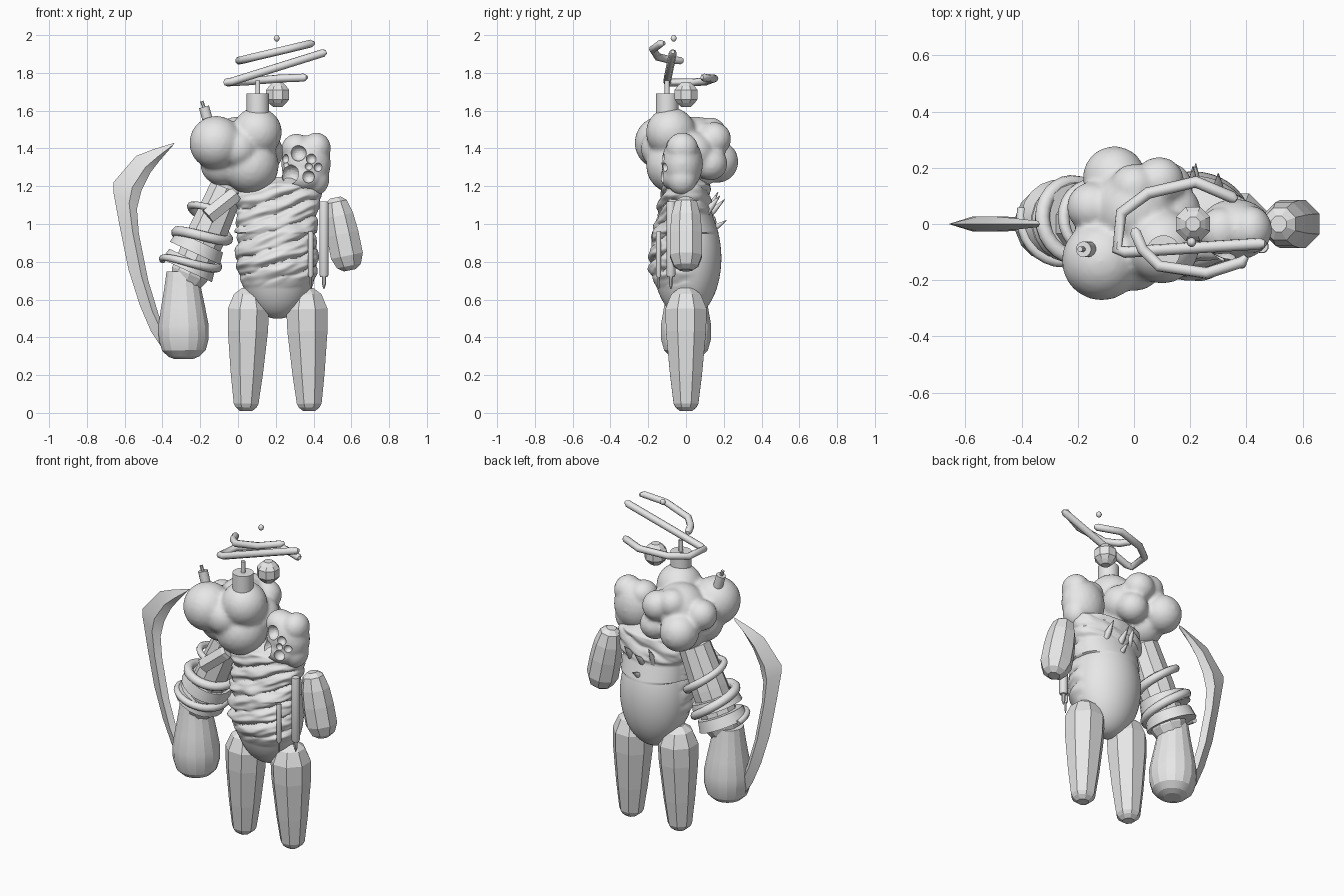
import bpy, bmesh, math
from mathutils import Vector, noise

if "Cube" in bpy.data.objects:
    bpy.data.objects.remove(bpy.data.objects["Cube"])

GREY = bpy.data.materials.new("light_grey")
GREY.diffuse_color = (0.8, 0.8, 0.8, 1)
GREY.use_nodes = True
GREY.node_tree.nodes["Principled BSDF"].inputs["Base Color"].default_value = GREY.diffuse_color


def finish(ob, angle=None):
    ob.data.materials.clear()
    ob.data.materials.append(GREY)
    bpy.ops.object.select_all(action='DESELECT')
    ob.select_set(True)
    bpy.context.view_layer.objects.active = ob
    if angle:
        bpy.ops.object.shade_smooth_by_angle(angle=math.radians(angle))
    return ob


def from_bmesh(name, bm, angle=None):
    bmesh.ops.recalc_face_normals(bm, faces=bm.faces)
    me = bpy.data.meshes.new(name)
    bm.to_mesh(me)
    bm.free()
    ob = bpy.data.objects.new(name, me)
    bpy.context.collection.objects.link(ob)
    return finish(ob, angle)


def loft(name, rings, angle=None):
    bm = bmesh.new()
    vs = [[bm.verts.new(p) for p in r] for r in rings]
    n = len(vs[0])
    for a, b in zip(vs, vs[1:]):
        for i in range(n):
            bm.faces.new((a[i], a[(i + 1) % n], b[(i + 1) % n], b[i]))
    bm.faces.new(vs[0])
    bm.faces.new(vs[-1])
    return from_bmesh(name, bm, angle)


def spindle(name, p0, p1, profile, sides=8, angle=None):
    # turned shape along an axis; profile is (fraction along axis, radius)
    p0, p1 = Vector(p0), Vector(p1)
    d = p1 - p0
    u = d.cross(Vector((0, 1, 0)))
    u = u.normalized() if u.length > 1e-4 else Vector((1, 0, 0))
    v = d.cross(u).normalized()
    rings = []
    for t, r in profile:
        rings.append([p0 + d * t + (u * math.cos(a) + v * math.sin(a)) * r
                      for a in (2 * math.pi * (i + 0.5) / sides for i in range(sides))])
    return loft(name, rings, angle)


def tube(name, pts, r, radii=None):
    cu = bpy.data.curves.new(name, 'CURVE')
    cu.dimensions = '3D'
    cu.bevel_depth = r
    cu.bevel_resolution = 2
    cu.use_fill_caps = True
    sp = cu.splines.new('POLY')
    sp.points.add(len(pts) - 1)
    for i, p in enumerate(pts):
        sp.points[i].co = (*p, 1)
        sp.points[i].radius = radii[i] if radii else 1
    ob = bpy.data.objects.new(name, cu)
    bpy.context.collection.objects.link(ob)
    bpy.ops.object.select_all(action='DESELECT')
    ob.select_set(True)
    bpy.context.view_layer.objects.active = ob
    bpy.ops.object.convert(target='MESH')
    return finish(bpy.context.object, 50)


def balls(name, items, sub=3):
    # items: x, y, z, rx, ry, rz
    bm = bmesh.new()
    for x, y, z, a, b, c in items:
        res = bmesh.ops.create_icosphere(bm, subdivisions=sub, radius=1)
        for v in res['verts']:
            v.co = Vector((x + v.co.x * a, y + v.co.y * b, z + v.co.z * c))
    return from_bmesh(name, bm)


def apply_all(ob):
    finish(ob)
    for m in list(ob.modifiers):
        bpy.ops.object.modifier_apply(modifier=m.name)


def fuse(ob, voxel=0.012, smooth=4):
    m = ob.modifiers.new("fuse", 'REMESH')
    m.mode = 'VOXEL'
    m.voxel_size = voxel
    s = ob.modifiers.new("soften", 'SMOOTH')
    s.iterations = smooth
    apply_all(ob)
    return finish(ob, 60)


# legs
LEG = [(0, .035), (.03, .06), (.06, .071), (.3, .092), (.65, .115), (.83, .118), (.95, .085), (1, .04)]
for side, s in (("left", -1), ("right", 1)):
    spindle(side + "_leg", (.21 + s * .168, 0, .01), (.21 + s * .152, 0, .66), LEG, 8)

# torso: egg-shaped body under slanted folds at the front and a ring round the chest
CHEST = [(.95, .205, .168), (1.05, .2, .135), (1.15, .225, .12), (1.21, .225, .11), (1.25, .09, .05)]


def radii_at(z):
    if z < .95:
        k = math.sqrt(max(.01, 1 - ((z - .82) / .322) ** 2))
        return .207 * k, .182 * k
    for a, b in zip(CHEST, CHEST[1:]):
        if z <= b[0]:
            t = (z - a[0]) / (b[0] - a[0])
            return a[1] + (b[1] - a[1]) * t, a[2] + (b[2] - a[2]) * t
    return CHEST[-1][1:]


rings = []
for k in range(121):
    z = .5 + .749 * k / 120
    rx, ry = radii_at(z)
    ring = []
    for i in range(96):
        a = 2 * math.pi * i / 96
        c, s = math.cos(a), math.sin(a)
        front = min(1, max(0, .35 - s * 1.5))
        if z > 1.06:
            front = max(front, min(1, (z - 1.06) / .02) * .5)
        front *= min(1, max(0, (z - .66) / .1)) * min(1, max(0, (1.24 - z) / .03))
        wob = noise.noise(Vector((c * 2, s * 2, z * 5)))
        fold = abs(math.sin(math.pi * (z - .075 * c + .025 * wob) / .088)) ** .5
        fine = noise.noise(Vector((c * 2.5, s * 2.5, (z - .075 * c) * 35)))
        d = front * (.026 * fold - .004 + .016 * fine)
        # left side bulges out a little at chest height
        lift = .02 * front * max(0, -c) * max(0, math.sin((z - .7) * math.pi / .52))
        ring.append((.21 + (rx + d + lift) * c, .005 + (ry + d) * s, z))
    rings.append(ring)
loft("torso", rings, 60)

# head made of swollen lobes
LOBES = [(-.115, -.13, 1.43, .143), (.10, -.08, 1.485, .133), (.065, -.06, 1.31, .152),
         (-.07, .165, 1.33, .113), (.09, .15, 1.45, .09), (-.15, .06, 1.42, .09), (.13, .04, 1.38, .11),
         (0, .05, 1.42, .15), (.12, .13, 1.32, .09), (0, .13, 1.48, .085), (-.03, .04, 1.29, .12),
         (-.08, -.05, 1.32, .12), (0, -.13, 1.4, .11)]
fuse(balls("lobed_head", [(x, y, z, r, r, r) for x, y, z, r in LOBES]), .012, 8)

# capped stubs with wicks
spindle("head_stub", (.105, -.1, 1.56), (.105, -.1, 1.69), [(0, .06), (1, .06)], 20, 40)
spindle("head_wick", (.105, -.1, 1.68), (.105, -.1, 1.76), [(0, .013), (1, .013)], 10, 40)
spindle("side_stub", (-.155, -.09, 1.53), (-.18, -.09, 1.62), [(0, .028), (1, .028)], 14, 40)
spindle("side_wick", (-.178, -.09, 1.61), (-.192, -.09, 1.65), [(0, .01), (1, .01)], 8, 40)

# floating balls and bent tubes above the head
spindle("faceted_ball", (.21, 0, 1.62), (.21, 0, 1.75), [(0, .027), (.15, .049), (.31, .066), (.69, .066), (.85, .049), (1, .027)], 8)
spindle("top_bead", (.205, -.065, 1.966), (.205, -.065, 2.0), [(0, .005), (.15, .012), (.5, .017), (.85, .012), (1, .005)], 12, 60)
tube("lower_halo_tube", [(.365, .085, 1.777), (.35, .095, 1.775), (.22, .15, 1.77), (.05, .11, 1.755), (-.045, .04, 1.75),
                         (-.06, -.09, 1.75), (-.03, -.1, 1.755), (.45, -.07, 1.905), (.468, -.07, 1.912)],
     .021, [.5, 1, 1, 1, 1, 1, 1, 1, .5])
tube("upper_halo_tube", [(.40, -.115, 1.958), (.385, -.135, 1.955), (.26, -.175, 1.925), (.09, -.15, 1.885),
                         (.03, -.09, 1.87), (.005, -.03, 1.865), (0, -.015, 1.864)], .021, [.5, 1, 1, 1, 1, 1, .5])

# shoulder growth with round pits in the front
growth = fuse(balls("pitted_growth", [(.36, -.02, 1.32, .132, .11, .15), (.31, -.025, 1.40, .08, .085, .078),
                                      (.415, -.02, 1.40, .077, .085, .085), (.34, -.06, 1.25, .11, .075, .075),
                                      (.41, -.02, 1.24, .075, .08, .09)]), .01, 6)
PITS = [(.32, 1.375, .042), (.28, 1.262, .052), (.372, 1.25, .033), (.25, 1.345, .024),
        (.388, 1.345, .027), (.425, 1.30, .023), (.375, 1.305, .02), (.252, 1.315, .018)]
items = []
for x, z, r in PITS:
    q = max(.2, 1 - ((x - .36) / .13) ** 2 - ((z - 1.32) / .15) ** 2)
    items.append((x, -.02 - .11 * math.sqrt(q), z, r, r * 1.1, r))
cutter = balls("pit_cutter", items)
m = growth.modifiers.new("pits", 'BOOLEAN')
m.operation = 'DIFFERENCE'
m.solver = 'EXACT'
m.use_self = True
m.object = cutter
apply_all(growth)
finish(growth, 45)
bpy.data.objects.remove(cutter)

# short right arm
spindle("right_arm", (.515, 0, 1.14), (.592, 0, .755),
        [(0, .03), (.06, .062), (.25, .083), (.5, .092), (.8, .093), (.94, .07), (1, .035)], 8)

# left arm with club forearm
spindle("left_upper_arm", (-.045, 0, 1.22), (-.28, 0, .68), [(0, .06), (.06, .095), (.5, .108), (.9, .105), (1, .08)], 10)
spindle("left_club_forearm", (-.285, 0, .285), (-.295, 0, .75),
        [(0, .05), (.03, .085), (.1, .118), (.22, .134), (.38, .136), (.6, .118), (.8, .1), (1, .085)], 16, 20)

# coiled wrapping on the left arm
AX0, AX1 = Vector((-.12, .01, 1.08)), Vector((-.272, .01, .75))
ax = (AX1 - AX0).normalized()
u = Vector((0, 1, 0))
w = ax.cross(u)
coil, rad = [], []
for i in range(61):
    t = i / 60
    a = 2 * math.pi * 2.3 * t + math.pi
    r = .122 + .025 * t
    coil.append(AX0.lerp(AX1, t) + (u * math.cos(a) + w * math.sin(a)) * r)
    rad.append(.6 + .4 * math.sin(math.pi * t))
tube("arm_coil", coil, .028, rad)
for i, t in enumerate((.62, .9)):
    c = AX0.lerp(AX1, t)
    h = ax * .033
    spindle("arm_band_%d" % (i + 1), c - h, c + h, [(0, .115), (0, .135), (1, .148), (1, .115)], 20, 30)
spindle("shoulder_strap", (-.01, -.08, 1.16), (-.16, -.105, 1.04), [(0, .04), (.1, .047), (1, .047)], 6)

# curved blade: outer and inner edge pairs with a ridged section
BLADE = [(-.335, 1.43, -.345, 1.415), (-.45, 1.395, -.415, 1.335), (-.54, 1.36, -.465, 1.27), (-.66, 1.22, -.51, 1.18),
         (-.66, 1.17, -.535, 1.08), (-.625, .98, -.525, .95), (-.58, .76, -.475, .70), (-.52, .57, -.42, .52),
         (-.46, .43, -.37, .42), (-.40, .34, -.33, .34)]
rings = []
for x0, z0, x1, z1 in BLADE:
    mx, mz = (x0 + 2 * x1) / 3, (z0 + 2 * z1) / 3
    h = .008 + .018 * min(1, math.hypot(x1 - x0, z1 - z0) / .1)
    rings.append([(x0, 0, z0), (mx, -h, mz), (x1, 0, z1), (mx, h, mz)])
loft("arm_blade", rings, 40)

# hanging cords
for i, (x, y, top, r) in enumerate(((.455, -.08, 1.12, .025), (.385, -.145, .96, .014))):
    spindle("cord_%d" % (i + 1), (x, y, top), (x, y, .72), [(0, r * .9), (.03, r), (.97, r), (1, r * .8)], 12, 40)
    spindle("cord_tip_%d" % (i + 1), (x, y, .74), (x, y, .655), [(0, r * .5), (.7, r * .45), (1, .003)], 8, 40)

# spikes on the back
SPIKES = [(.14, 1.06, .17, 1.17), (.21, 1.06, .205, 1.13), (.22, .98, .215, 1.02), (.3, 1.08, .18, 1.15)]
for i, (x, z, ty, tz) in enumerate(SPIKES):
    spindle("back_spike_%d" % (i + 1), (x, .09, z - .04), (x, ty, tz), [(0, .026), (.5, .018), (1, .002)], 8, 50)
